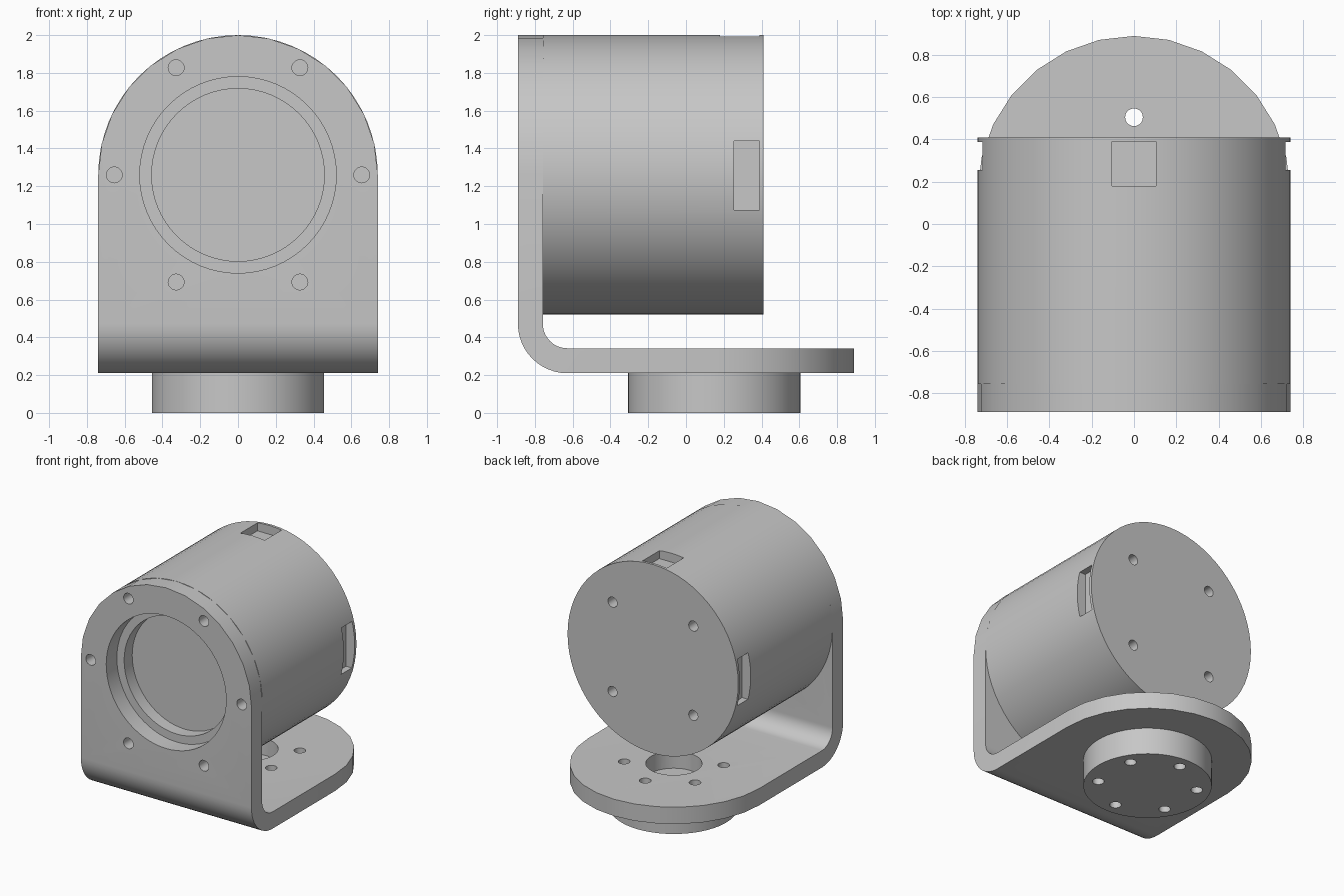
import bpy, bmesh
from math import sin, cos, pi, radians
from mathutils import Matrix, Vector

if "Cube" in bpy.data.objects:
    bpy.data.objects.remove(bpy.data.objects["Cube"])

# Main dimensions
R = 0.74            # half width and barrel radius
T = 0.132           # sheet thickness
FRONT = -0.89
BACK = 0.41
AXIS_Z = 1.26       # barrel axis height
BASE_Y = 0.15       # centre of rounded base
BASE_Z = 0.21
BEND = 0.262        # outer bend radius

grey = bpy.data.materials.new("plain_grey")
grey.use_nodes = True
grey.diffuse_color = (0.57, 0.57, 0.57, 1)
grey.node_tree.nodes["Principled BSDF"].inputs["Base Color"].default_value = (0.57, 0.57, 0.57, 1)


def make_object(name, bm):
    bmesh.ops.recalc_face_normals(bm, faces=bm.faces[:])
    mesh = bpy.data.meshes.new(name)
    bm.to_mesh(mesh)
    bm.free()
    mesh.materials.append(grey)
    obj = bpy.data.objects.new(name, mesh)
    bpy.context.collection.objects.link(obj)
    return obj


def add_rod(bm, start, end, radius, sides=20):
    """Closed cylinder between two points along y or z."""
    a, b = Vector(start), Vector(end)
    turn = Matrix.Rotation(-pi / 2, 4, 'X') if abs(b.y - a.y) > 1e-4 else Matrix()
    bmesh.ops.create_cone(bm, cap_ends=True, segments=sides, radius1=radius, radius2=radius,
                          depth=(b - a).length, matrix=Matrix.Translation((a + b) / 2) @ turn)


def add_box(bm, low, high):
    low, high = Vector(low), Vector(high)
    bmesh.ops.create_cube(bm, size=1, matrix=Matrix.Translation((low + high) / 2)
                          @ Matrix.Diagonal((high - low).to_4d()))


def ring(radius, count, start=0):
    return [(radius * cos(radians(start) + 2 * pi * i / count),
             radius * sin(radians(start) + 2 * pi * i / count)) for i in range(count)]


def select_only(obj):
    bpy.ops.object.select_all(action='DESELECT')
    obj.select_set(True)
    bpy.context.view_layer.objects.active = obj


def cut_and_shade(obj, cutter_bm):
    cutter = make_object(obj.name + "_cutter", cutter_bm)
    cutter.hide_render = True
    mod = obj.modifiers.new("holes", 'BOOLEAN')
    mod.operation, mod.solver, mod.object = 'DIFFERENCE', 'EXACT', cutter
    select_only(obj)
    bpy.ops.object.modifier_apply(modifier=mod.name)
    bpy.data.objects.remove(cutter)
    bpy.ops.object.shade_smooth_by_angle(angle=radians(30))


# Bracket: a bent sheet lofted from rows of (half width, outer point, inner point)
quarter = [i * pi / 14 for i in range(8)]
rows = []
for a in reversed(quarter):
    z = AXIS_Z + R * sin(a)
    rows.append((R * cos(a), (FRONT, z), (FRONT + T, z)))
cy, cz = FRONT + BEND, BASE_Z + BEND
for i in range(13):
    a = pi + i * pi / 24
    rows.append((R, (cy + BEND * cos(a), cz + BEND * sin(a)),
                 (cy + (BEND - T) * cos(a), cz + (BEND - T) * sin(a))))
for a in quarter:
    y = BASE_Y + R * sin(a)
    rows.append((R * cos(a), (y, BASE_Z), (y, BASE_Z + T)))

bm = bmesh.new()
loops = [[bm.verts.new((x, *p)) for x, p in ((-w, o), (w, o), (w, n), (-w, n))]
         for w, o, n in rows]
for one, two in zip(loops, loops[1:]):
    for k in range(4):
        j = (k + 1) % 4
        bm.faces.new((one[k], one[j], two[j], two[k]))
bmesh.ops.remove_doubles(bm, verts=bm.verts[:], dist=1e-4)
bmesh.ops.dissolve_limit(bm, angle_limit=radians(1), verts=bm.verts[:], edges=bm.edges[:])
bracket = make_object("bracket", bm)

cut = bmesh.new()
add_rod(cut, (0, FRONT - 0.1, AXIS_Z), (0, FRONT + T + 0.1, AXIS_Z), 0.52, 64)
for x, z in ring(0.655, 6):
    add_rod(cut, (x, FRONT - 0.1, AXIS_Z + z), (x, FRONT + T + 0.1, AXIS_Z + z), 0.042)
add_rod(cut, (0, BASE_Y, 0.1), (0, BASE_Y, 0.5), 0.2, 40)
for x, y in ring(0.355, 6, 30):
    add_rod(cut, (x, BASE_Y + y, 0.1), (x, BASE_Y + y, 0.5), 0.042)
cut_and_shade(bracket, cut)

# Barrel with front recess, screw holes and three shallow pockets
inner = FRONT + T
bm = bmesh.new()
add_rod(bm, (0, inner, AXIS_Z), (0, BACK, AXIS_Z), R, 64)
barrel = make_object("barrel", bm)

cut = bmesh.new()
add_rod(cut, (0, inner - 0.1, AXIS_Z), (0, inner + 0.1, AXIS_Z), 0.457, 64)
for x, z in ring(0.655, 6):
    add_rod(cut, (x, inner - 0.1, AXIS_Z + z), (x, inner + 0.1, AXIS_Z + z), 0.042)
for x, z in ring(0.495, 4, 45):
    add_rod(cut, (x, BACK - 0.12, AXIS_Z + z), (x, BACK + 0.1, AXIS_Z + z), 0.04)
add_box(cut, (-0.105, 0.18, 1.93), (0.105, 0.39, 2.1))
add_box(cut, (0.665, 0.255, 1.075), (0.85, 0.388, 1.44))
add_box(cut, (-0.85, 0.255, 1.075), (-0.665, 0.388, 1.44))
cut_and_shade(barrel, cut)

# Round mounting boss under the base
bm = bmesh.new()
add_rod(bm, (0, BASE_Y, 0), (0, BASE_Y, BASE_Z), 0.456, 64)
boss = make_object("mounting_boss", bm)
cut = bmesh.new()
for x, y in ring(0.355, 6, 30):
    add_rod(cut, (x, BASE_Y + y, -0.1), (x, BASE_Y + y, BASE_Z + 0.1), 0.042)
cut_and_shade(boss, cut)
